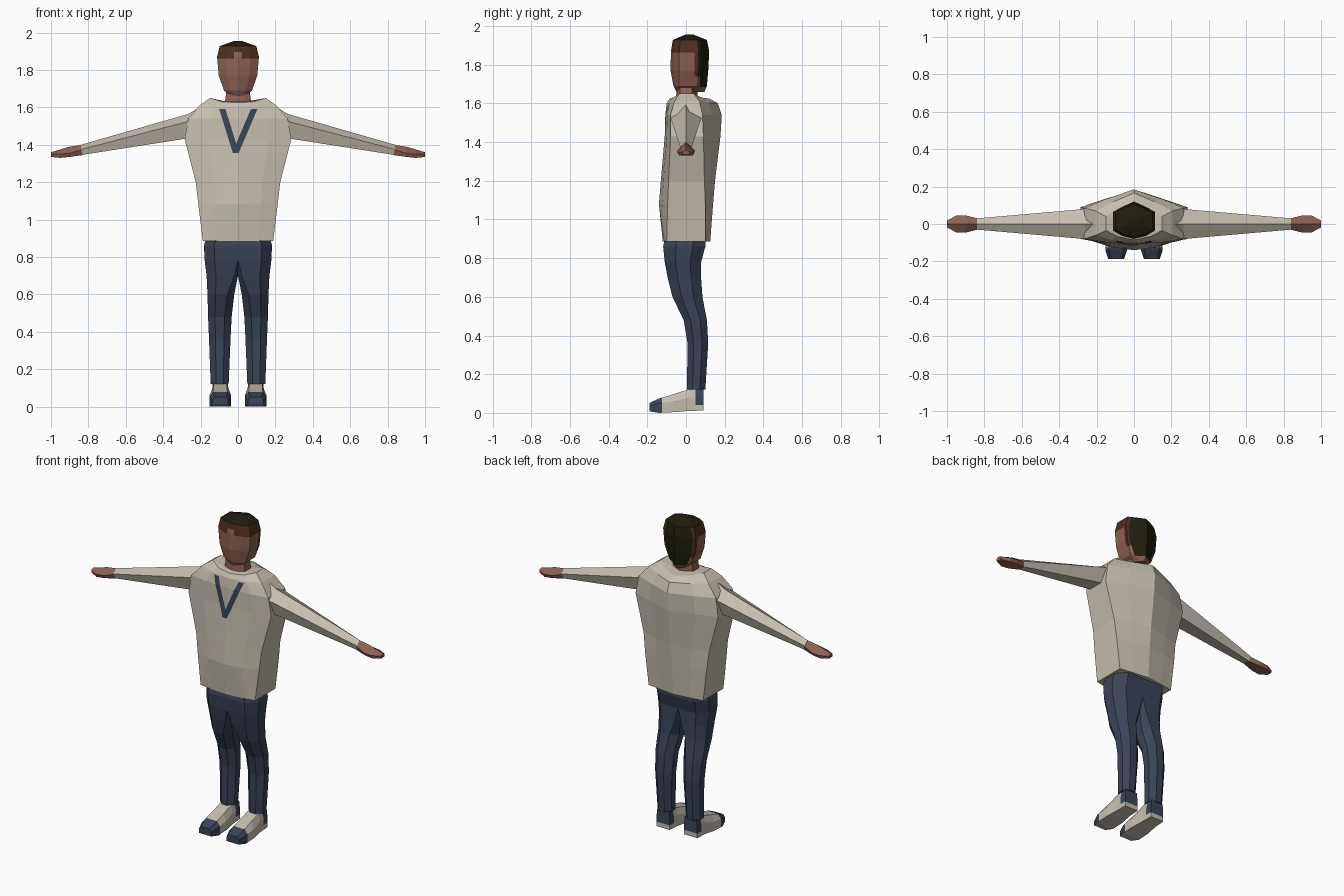
import bpy, bmesh
from mathutils import Vector

cube = bpy.data.objects.get("Cube")
if cube:
    bpy.data.objects.remove(cube, do_unlink=True)


def material(name, colour):
    mat = bpy.data.materials.new(name)
    mat.use_nodes = True
    mat.diffuse_color = (*colour, 1)
    mat.node_tree.nodes["Principled BSDF"].inputs["Base Color"].default_value = (*colour, 1)
    return mat


cream = material("cream knit", (.56, .51, .43))
navy = material("navy cloth", (.042, .058, .095))
skin = material("brown skin", (.27, .12, .085))
dark_hair = material("dark hair", (.014, .013, .004))
brown_hair = material("brown hair", (.075, .027, .014))


def loft(rings):
    """Closed skin over a list of equal-length point rings."""
    bm = bmesh.new()
    loops = [[bm.verts.new(p) for p in ring] for ring in rings]
    for low, high in zip(loops, loops[1:]):
        for i in range(len(low)):
            j = (i + 1) % len(low)
            bm.faces.new((low[i], low[j], high[j], high[i]))
    bm.faces.new(loops[0])
    bm.faces.new(loops[-1])
    bmesh.ops.recalc_face_normals(bm, faces=bm.faces)
    return bm


def cut(bm, point, normal, keep=lambda f: True):
    """Score the surface along a plane so that colours can end there."""
    faces = [f for f in bm.faces if keep(f)]
    edges = list({e for f in faces for e in f.edges})
    verts = list({v for f in faces for v in f.verts})
    bmesh.ops.bisect_plane(bm, geom=faces + edges + verts, dist=1e-5,
                           plane_co=point, plane_no=normal)


def finish(bm, name, mats, rule=None):
    """Turn a bmesh into a flat-shaded object coloured by a rule."""
    if rule:
        for f in bm.faces:
            f.material_index = mats.index(rule(f.calc_center_median(), f.normal))
    mesh = bpy.data.meshes.new(name)
    bm.to_mesh(mesh)
    bm.free()
    for mat in mats:
        mesh.materials.append(mat)
    obj = bpy.data.objects.new(name, mesh)
    bpy.context.collection.objects.link(obj)
    return obj


def body_ring(z, w, front, back, side_front, side_back, dip=0):
    """Ten-sided horizontal section, symmetric in x, dipping at front and back."""
    half = [(0, front, z - dip),
            (w * .58, front + (side_front - front) * .35, z - dip * .8),
            (w, side_front, z), (w, side_back, z),
            (w * .55, back + (side_back - back) * .5, z - dip * .8),
            (0, back, z - dip)]
    return half + [(-x, y, h) for x, y, h in half[-2:0:-1]]


# Sweater body
torso = loft([body_ring(*r) for r in (
    (.885, .188, -.12, .125, -.1, .1),
    (1.08, .212, -.14, .14, -.095, .1),
    (1.2, .226, -.13, .15, -.09, .095),
    (1.43, .285, -.11, .178, -.08, .09),
    (1.54, .265, -.107, .185, -.08, .085),
    (1.61, .205, -.1, .165, -.06, .07, .01),
    (1.65, .15, -.085, .12, -.035, .04, .025),
    (1.635, .08, -.065, .07, -.04, .04, .005))])

# Neckline trim: two slanting stripes that meet on the chest
foot = Vector((-.012, 0, 1.36))
stripes = []
for top_x in (-.085, .088):
    along = Vector((top_x, 0, 1.595)) - foot
    across = Vector((along.z, 0, -along.x)).normalized()
    stripes.append(across)
    for offset in (-.016, .016):
        cut(torso, foot + across * offset, across, lambda f: f.normal.y < -.3)
for z in (1.355, 1.592):
    cut(torso, (0, 0, z), (0, 0, 1), lambda f: f.normal.y < -.3)


def sweater_colour(c, n):
    on_stripe = any(abs((c - foot).dot(a)) < .016 and (c.x - foot.x) * s > -.02
                    for a, s in zip(stripes, (-1, 1)))
    return navy if n.y < -.3 and 1.355 < c.z < 1.592 and on_stripe else cream


finish(torso, "sweater_body", [cream, navy], sweater_colour)

# Neck
neck = loft([body_ring(1.6, .075, -.055, .06, -.03, .03),
             body_ring(1.7, .06, -.045, .06, -.03, .03)])
finish(neck, "neck", [skin])

# Head with painted hair
head = loft([body_ring(*r) for r in (
    (1.66, .035, -.05, .095, -.03, .05),
    (1.69, .075, -.065, .108, -.035, .06),
    (1.77, .103, -.08, .115, -.035, .065),
    (1.87, .112, -.078, .12, -.035, .065),
    (1.928, .098, -.068, .108, -.03, .06),
    (1.955, .02, -.005, .04, .005, .03))])
for y in (.045, .072):
    cut(head, (0, y, 0), (0, 1, 0))
for z in (1.685, 1.74, 1.862, 1.895):
    cut(head, (0, 0, z), (0, 0, 1))
for x in (-.072, -.022, .022, .072):
    cut(head, (x, 0, 0), (1, 0, 0), lambda f: f.normal.y < -.2)


def head_colour(c, n):
    if c.z > 1.928 or (c.y > .072 and c.z > 1.685):
        return dark_hair
    if c.y > .045 and c.z > 1.74:
        return brown_hair
    long_lock = .022 < abs(c.x) < .072 or abs(c.x) > .09
    return brown_hair if c.z > (1.862 if long_lock else 1.895) else skin


finish(head, "head", [skin, dark_hair, brown_hair], head_colour)


def limb_ring(x, top, mid, bottom, wide, narrow):
    """Five-sided section across an arm: top ridge, two sides, two lower edges."""
    return [(x, 0, top), (x, -wide, mid), (x, -narrow, bottom),
            (x, narrow, bottom), (x, wide, mid)]


def leg_ring(z, inner, outer, front, back, bevel):
    """Eight-sided section of a trouser leg."""
    w, d = outer - inner, back - front
    i, o = inner + w * bevel, outer - w * .3
    return [(i, front, z), (o, front, z), (outer, front + d * .3, z),
            (outer, back - d * .3, z), (o, back, z), (i, back, z),
            (inner, back - d * .3 * min(1, bevel * 4), z),
            (inner, front + d * .3 * min(1, bevel * 4), z)]


def shoe_ring(y, half, low, mid, top, crown):
    """Six-sided section across a shoe."""
    c = .095
    return [(c - half, y, low), (c + half, y, low), (c + half, y, mid),
            (c + crown, y, top), (c - crown, y, top), (c - half, y, mid)]


def shoe_colour(c, n):
    toe = c.y < -.125 and n.z > -.7
    heel = c.y > .05 and c.z > .04
    return navy if toe or heel else cream


for side, s in (("left", 1), ("right", -1)):
    def mirrored(rings):
        return loft([[(x * s, y, z) for x, y, z in ring] for ring in rings])

    # Sleeve
    sleeve = mirrored([limb_ring(*r) for r in (
        (.2, 1.605, 1.53, 1.44, .075, .05),
        (.265, 1.565, 1.525, 1.435, .08, .05),
        (.84, 1.4, 1.375, 1.345, .03, .02))])
    finish(sleeve, side + "_sleeve", [cream])

    # Hand
    hand = mirrored([limb_ring(*r) for r in (
        (.83, 1.4, 1.375, 1.345, .028, .02),
        (.9, 1.39, 1.355, 1.335, .046, .035),
        (.95, 1.375, 1.35, 1.33, .045, .036),
        (1, 1.36, 1.35, 1.335, .018, .015))])
    finish(hand, side + "_hand", [skin])

    # Trouser leg
    leg = mirrored([leg_ring(*r) for r in (
        (.12, .05, .146, .005, .1, .3),
        (.36, .04, .155, .008, .115, .3),
        (.48, .034, .16, -.012, .108, .3),
        (.6, .02, .163, -.07, .085, .25),
        (.7, 0, .168, -.095, .078, .12),
        (.78, 0, .178, -.11, .078, 0),
        (.86, 0, .182, -.118, .1, 0),
        (.9, 0, .172, -.11, .1, 0))])
    bmesh.ops.remove_doubles(leg, verts=leg.verts, dist=1e-5)
    finish(leg, side + "_trouser_leg", [navy])

    # Shoe
    shoe = mirrored([shoe_ring(*r) for r in (
        (.09, .045, .012, .08, .125, .04),
        (.015, .048, .01, .08, .122, .036),
        (-.06, .058, .004, .06, .098, .036),
        (-.14, .058, 0, .05, .074, .038),
        (-.188, .042, .008, .035, .052, .03))])
    cut(shoe, (0, -.125, 0), (0, 1, 0))
    cut(shoe, (0, .05, 0), (0, 1, 0))
    cut(shoe, (0, 0, .04), (0, 0, 1), lambda f: f.calc_center_median().y > .05)
    finish(shoe, side + "_shoe", [cream, navy], shoe_colour)
